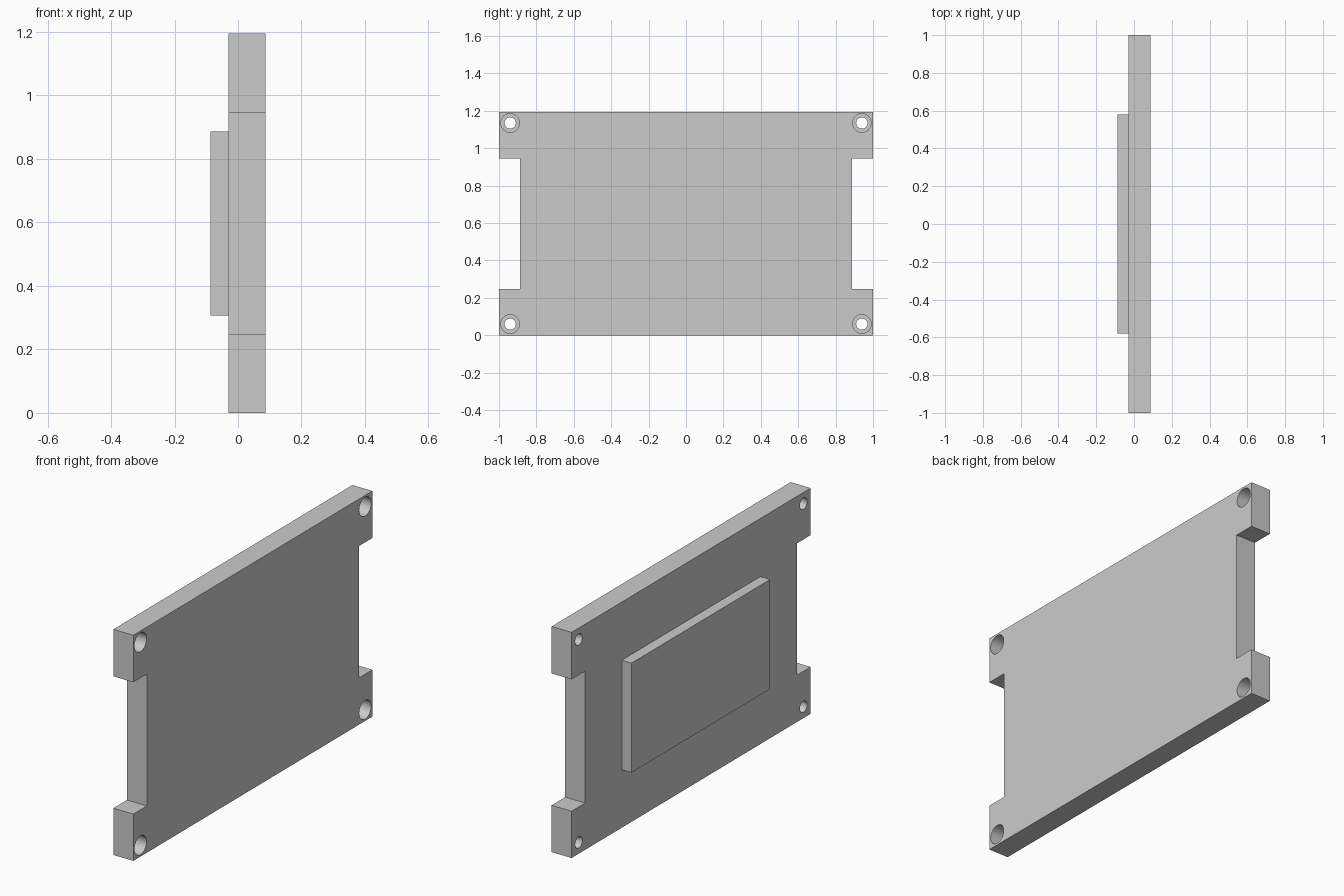
import bpy, bmesh, math

if "Cube" in bpy.data.objects:
    bpy.data.objects.remove(bpy.data.objects["Cube"])

BACK, FACE = -0.03, 0.087      # plate thickness range along x
PAD_BACK = -0.087
H = 1.195


def prism(name, outline, x0, x1):
    """Extrude a (y, z) outline along x."""
    bm = bmesh.new()
    face = bm.faces.new([bm.verts.new((x0, y, z)) for y, z in outline])
    ext = bmesh.ops.extrude_face_region(bm, geom=[face])
    verts = [v for v in ext["geom"] if isinstance(v, bmesh.types.BMVert)]
    bmesh.ops.translate(bm, verts=verts, vec=(x1 - x0, 0, 0))
    bmesh.ops.recalc_face_normals(bm, faces=bm.faces)
    mesh = bpy.data.meshes.new(name)
    bm.to_mesh(mesh)
    bm.free()
    obj = bpy.data.objects.new(name, mesh)
    bpy.context.collection.objects.link(obj)
    return obj


def circle(y, z, r, n=40):
    return [(y + r * math.cos(2 * math.pi * i / n),
             z + r * math.sin(2 * math.pi * i / n)) for i in range(n)]


# Plate with a notch in each short side
half = [(1, 0), (1, 0.248), (0.887, 0.248), (0.887, 0.946), (1, 0.946), (1, H)]
plate = prism("plate", half + [(-y, z) for y, z in reversed(half)], BACK, FACE)

# Stepped screw holes in the corners: narrow at the back, wide at the front
for sy in (-1, 1):
    for z in (0.06, H - 0.06):
        for r, x0 in ((0.03, BACK - 0.05), (0.05, FACE - 0.075)):
            cutter = prism("hole_cutter", circle(sy * 0.94, z, r), x0, FACE + 0.05)
            cutter.hide_render = True
            mod = plate.modifiers.new("hole", 'BOOLEAN')
            mod.operation = 'DIFFERENCE'
            mod.solver = 'EXACT'
            mod.object = cutter
            bpy.context.view_layer.objects.active = plate
            bpy.ops.object.modifier_apply(modifier=mod.name)
            bpy.data.objects.remove(cutter)

plate.select_set(True)
bpy.ops.object.shade_smooth_by_angle(angle=math.radians(30))

# Raised rectangular pad on the back
prism("back_pad", [(-0.58, 0.307), (0.58, 0.307), (0.58, 0.887), (-0.58, 0.887)],
      PAD_BACK, BACK)
